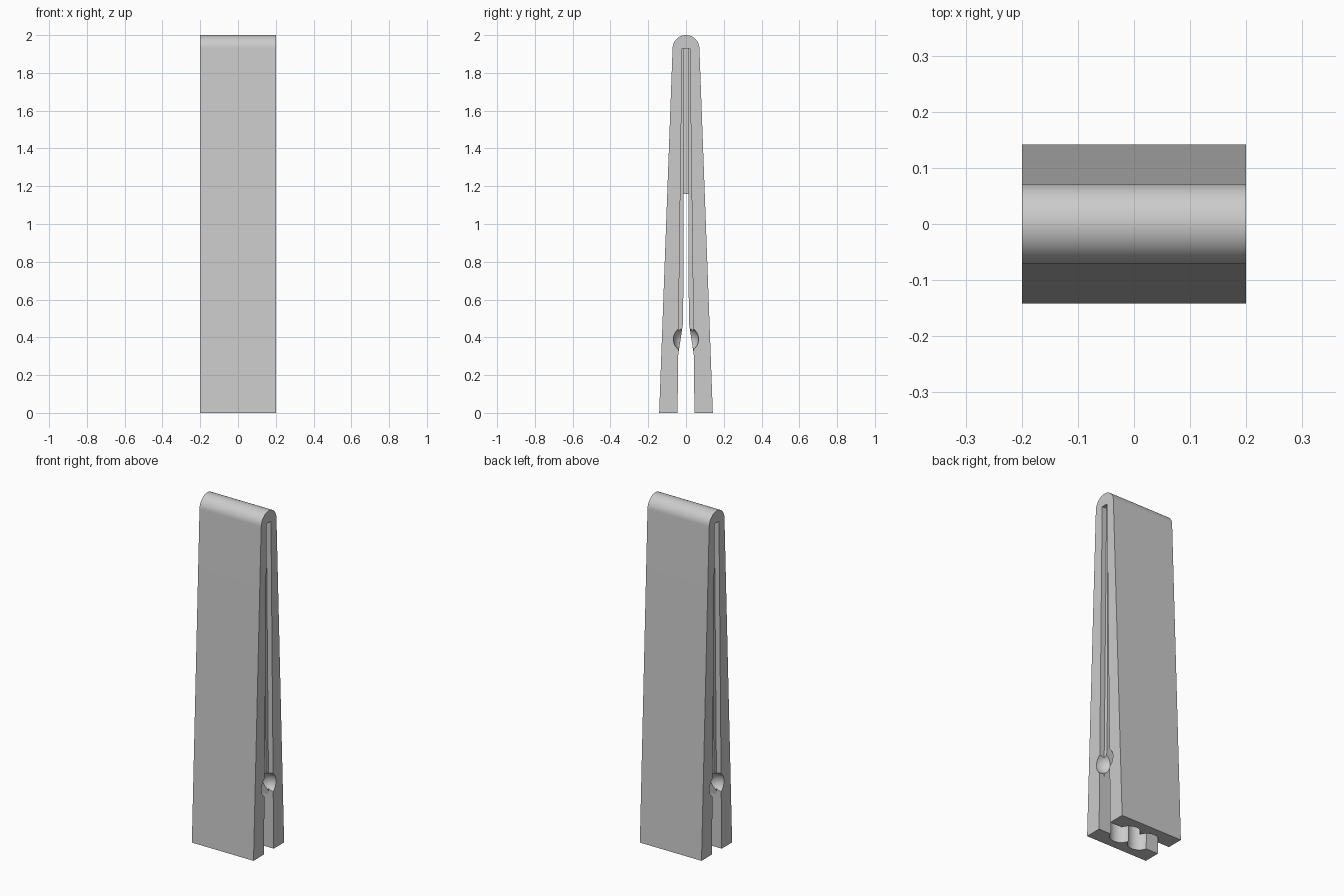
import bpy, bmesh, math
from mathutils import Matrix

if "Cube" in bpy.data.objects:
    bpy.data.objects.remove(bpy.data.objects["Cube"])

grey = bpy.data.materials.new("plain grey")
grey.diffuse_color = (0.6, 0.6, 0.6, 1)
grey.use_nodes = True
grey.node_tree.nodes["Principled BSDF"].inputs["Base Color"].default_value = grey.diffuse_color


def finish(name, bm):
    bmesh.ops.recalc_face_normals(bm, faces=bm.faces)
    me = bpy.data.meshes.new(name)
    bm.to_mesh(me)
    bm.free()
    ob = bpy.data.objects.new(name, me)
    bpy.context.collection.objects.link(ob)
    me.materials.append(grey)
    return ob


def extrude_x(name, profile, half):
    """Extrude a (y, z) outline between -half and +half in x."""
    bm = bmesh.new()
    face = bm.faces.new([bm.verts.new((-half, y, z)) for y, z in profile])
    new = bmesh.ops.extrude_face_region(bm, geom=[face])["geom"]
    verts = [v for v in new if isinstance(v, bmesh.types.BMVert)]
    bmesh.ops.translate(bm, verts=verts, vec=(2 * half, 0, 0))
    return finish(name, bm)


def slot(z):
    """Half width of the slot at height z."""
    return 0.045 - 0.025 * z / 1.93


# Clip body: two tapering legs joined by a rounded top
R, TOP = 0.071, 1.929
arc = [(R * math.cos(math.pi * i / 32), TOP + R * math.sin(math.pi * i / 32)) for i in range(33)]
outline = [(0.045, 0), (0.142, 0)] + arc + [(-0.142, 0), (-0.045, 0), (-0.02, 1.93), (0.02, 1.93)]
parts = [extrude_x("clip_body", outline, 0.2)]

# Raised jaw pad inside each leg, ramped at its lower end
for side, label in ((-1, "front"), (1, "back")):
    pad = [(slot(0.31), 0.31), (0.027, 0.40), (0.015, 0.48), (0.010, 1.94),
           (slot(1.94) + 0.01, 1.94), (slot(0.31) + 0.01, 0.31)]
    parts.append(extrude_x(label + "_jaw_pad", [(side * y, z) for y, z in pad], 0.17))

# Web joining the legs in the upper part
web = extrude_x("upper_web", [(-0.016, 1.16), (0.016, 1.16), (0.016, 1.94), (-0.016, 1.94)], 0.15)

# Cutters: vertical grip grooves and round end notches
cutters = []
for sx in (-1, 1):
    for sy in (-1, 1):
        bm = bmesh.new()
        bmesh.ops.create_cone(bm, cap_ends=True, segments=48, radius1=0.062, radius2=0.062, depth=0.5,
                              matrix=Matrix.Translation((sx * 0.0605, sy * 0.03, 0.15)))
        cutters.append(finish("groove_cutter", bm))
    bm = bmesh.new()
    bmesh.ops.create_uvsphere(bm, u_segments=32, v_segments=20, radius=0.067,
                              matrix=Matrix.Translation((sx * 0.2, 0, 0.39)))
    cutters.append(finish("notch_cutter", bm))

for ob in parts:
    for cutter in cutters:
        mod = ob.modifiers.new("cut", "BOOLEAN")
        mod.operation = "DIFFERENCE"
        mod.solver = "EXACT"
        mod.object = cutter

# Bake the cuts, remove cutters and shade
bpy.context.view_layer.update()
deps = bpy.context.evaluated_depsgraph_get()
baked = [bpy.data.meshes.new_from_object(ob.evaluated_get(deps)) for ob in parts]
for ob, me in zip(parts, baked):
    ob.modifiers.clear()
    ob.data = me
for cutter in cutters:
    bpy.data.objects.remove(cutter)
for ob in parts:
    bpy.ops.object.select_all(action="DESELECT")
    ob.select_set(True)
    bpy.context.view_layer.objects.active = ob
    bpy.ops.object.shade_smooth_by_angle(angle=math.radians(30))
